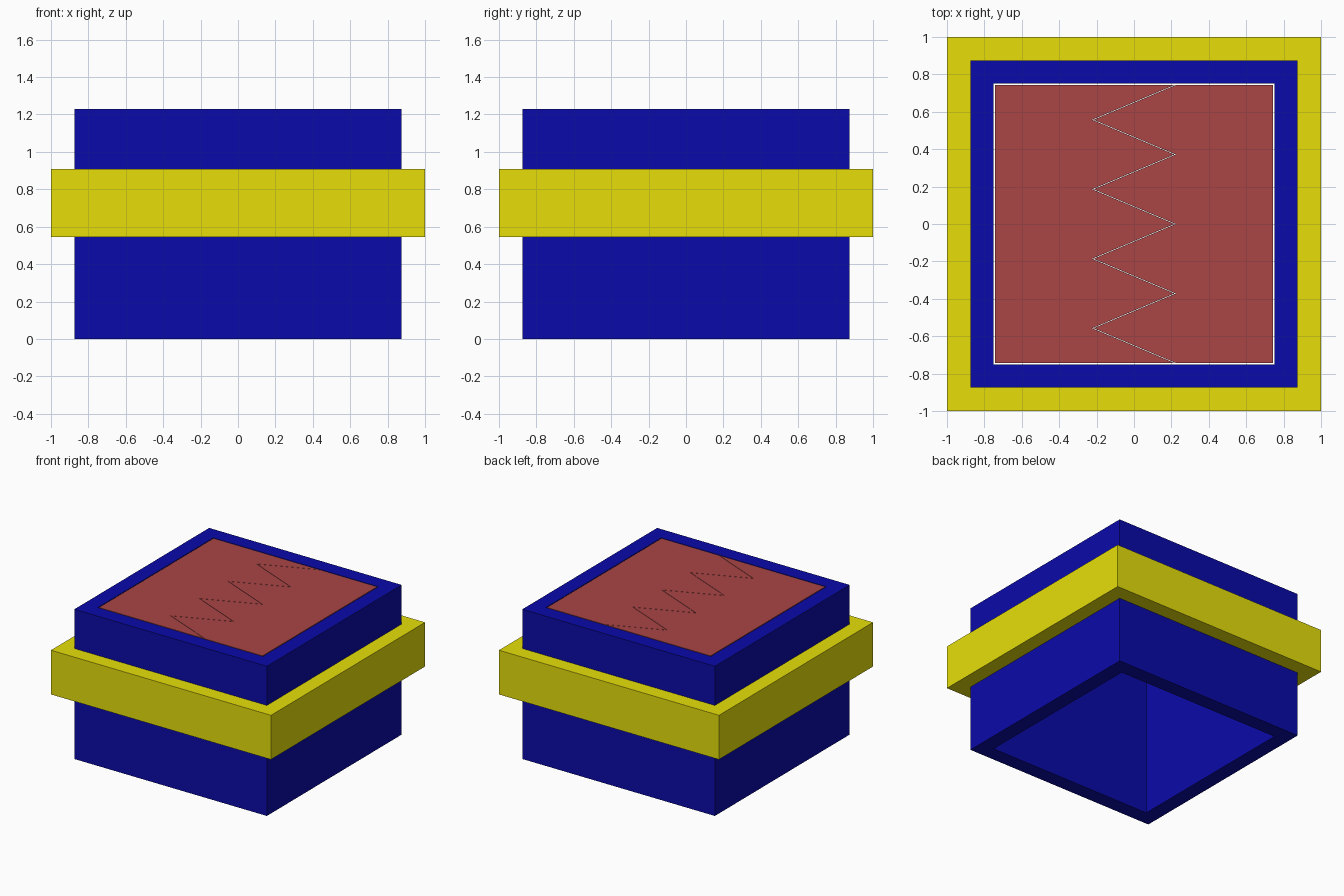
import bpy, bmesh

if "Cube" in bpy.data.objects:
    bpy.data.objects.remove(bpy.data.objects["Cube"])


def material(name, rgb):
    m = bpy.data.materials.new(name)
    m.diffuse_color = (*rgb, 1)
    m.use_nodes = True
    m.node_tree.nodes["Principled BSDF"].inputs["Base Color"].default_value = m.diffuse_color
    return m


def add_object(name, bm, mat):
    bmesh.ops.recalc_face_normals(bm, faces=bm.faces)
    mesh = bpy.data.meshes.new(name)
    bm.to_mesh(mesh)
    bm.free()
    mesh.materials.append(mat)
    obj = bpy.data.objects.new(name, mesh)
    bpy.context.collection.objects.link(obj)
    return obj


def square_tube(name, outer, inner, z0, z1, mat):
    bm = bmesh.new()
    corners = [(-1, -1), (1, -1), (1, 1), (-1, 1)]
    rings = [[bm.verts.new((x * r, y * r, z)) for x, y in corners]
             for r, z in ((outer, z0), (outer, z1), (inner, z1), (inner, z0))]
    for i in range(4):
        a, b = rings[i], rings[(i + 1) % 4]
        for k in range(4):
            j = (k + 1) % 4
            bm.faces.new((a[k], a[j], b[j], b[k]))
    return add_object(name, bm, mat)


def door(name, side, mat):
    # Interlocking zigzag edge plus two straight outer corners
    edge = [(0.22 * (-1) ** i + side * SEAM, DOOR - i * DOOR / 4) for i in range(9)]
    outline = edge + [(side * DOOR, -DOOR), (side * DOOR, DOOR)]
    bm = bmesh.new()
    face = bm.faces.new([bm.verts.new((x, y, DOOR_Z0)) for x, y in outline])
    ext = bmesh.ops.extrude_face_region(bm, geom=[face], use_keep_orig=True)
    top = [v for v in ext["geom"] if isinstance(v, bmesh.types.BMVert)]
    bmesh.ops.translate(bm, verts=top, vec=(0, 0, TOP - DOOR_Z0))
    return add_object(name, bm, mat)


TOP = 1.23
DOOR = 0.743      # door half width, leaving a hairline gap to the frame
DOOR_Z0 = 1.16
SEAM = 0.004

blue = material("blue", (0.003, 0.003, 0.4))
yellow = material("yellow", (0.8, 0.74, 0.003))
red = material("red", (0.4, 0.06, 0.06))

# Open square shaft, collar around it, two toothed hatch doors at the top
square_tube("shaft", 0.875, 0.75, 0, TOP, blue)
square_tube("collar", 1.0, 0.875, 0.545, 0.908, yellow)
door("left_door", -1, red)
door("right_door", 1, red)
